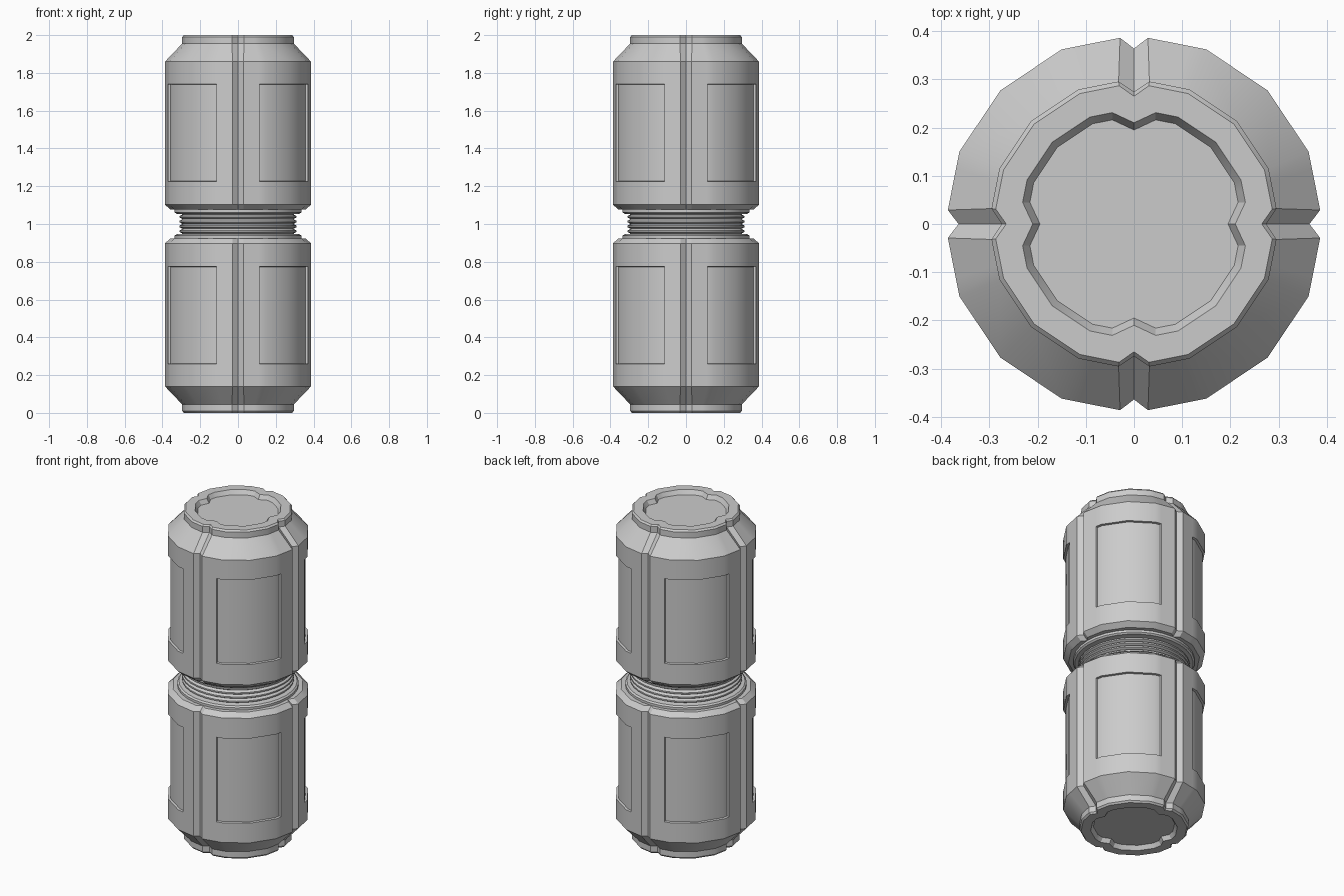
import bpy, bmesh
from math import sin, cos, pi

if "Cube" in bpy.data.objects:
    bpy.data.objects.remove(bpy.data.objects["Cube"])


def section(r, notch, half_w):
    """16-sided outline with four V notches; extra points mark the panel edges."""
    vx, vy = r * cos(pi / 8), r * sin(pi / 8)

    def chord(y):
        return (r + (vx - r) * y / vy, y)

    half = [(r - notch, 0), chord(half_w), chord(0.288 * r), (vx, vy)]
    quad = half + [(r * cos(pi / 4), r * sin(pi / 4))]
    quad += [(y, x) for x, y in reversed(half[1:])]
    pts = []
    for _ in range(4):
        pts += quad
        quad = [(-y, x) for x, y in quad]
    return pts


def finish(bm, name):
    me = bpy.data.meshes.new(name)
    bm.to_mesh(me)
    bm.free()
    ob = bpy.data.objects.new(name, me)
    bpy.context.collection.objects.link(ob)
    bpy.ops.object.select_all(action='DESELECT')
    ob.select_set(True)
    bpy.context.view_layer.objects.active = ob
    bpy.ops.object.shade_smooth_by_angle(angle=0.5)
    return ob


def loft(bm, outlines):
    """Bridge stacked (outline, z) rings, cap both ends, return face rows."""
    rings = [[bm.verts.new((x, y, z)) for x, y in o] for o, z in outlines]
    rows = []
    for a, b in zip(rings, rings[1:]):
        n = len(a)
        rows.append([bm.faces.new((a[i], a[(i + 1) % n], b[(i + 1) % n], b[i]))
                     for i in range(n)])
    bm.faces.new(rings[0][::-1])
    bm.faces.new(rings[-1])
    return rows


# radius, z, notch depth, notch half width: recess, rim, cone, wall, bevel
BODY = [(0.225, 0.025, 0.03, 0.045), (0.24, 0.0, 0.03, 0.045),
        (0.293, 0.0, 0.028, 0.031), (0.302, 0.01, 0.028, 0.032),
        (0.302, 0.045, 0.028, 0.032), (0.392, 0.14, 0.028, 0.029),
        (0.392, 0.26, 0.028, 0.029), (0.392, 0.775, 0.028, 0.029),
        (0.392, 0.898, 0.028, 0.029), (0.363, 0.924, 0.028, 0.029)]


def shell(name, flip):
    bm = bmesh.new()
    rows = loft(bm, [(section(r, d, w), 2 - z if flip else z)
                     for r, z, d, w in BODY])
    bmesh.ops.recalc_face_normals(bm, faces=bm.faces[:])
    # four sunken panels
    panels = [f for i, f in enumerate(rows[6]) if i % 8 in (2, 3, 4, 5)]
    bmesh.ops.inset_region(bm, faces=panels, thickness=0.002, depth=-0.013,
                           use_even_offset=True, use_boundary=True)
    finish(bm, name)


shell("lower_shell", False)
shell("upper_shell", True)

# ribbed neck with a collar at each end
lower = [(0.335, 0.915), (0.335, 0.938), (0.326, 0.946), (0.305, 0.946)]
ribs = []
for k in range(4):
    z = 0.9495 + k * 0.0255
    ribs += [(0.294, z), (0.309, z + 0.008), (0.309, z + 0.0165)]
ribs.append((0.294, 1.0505))
profile = lower + ribs + [(r, 2 - z) for r, z in reversed(lower)]
bm = bmesh.new()
loft(bm, [([(r * cos(i * pi / 16), r * sin(i * pi / 16)) for i in range(32)], z)
          for r, z in profile])
bmesh.ops.recalc_face_normals(bm, faces=bm.faces[:])
finish(bm, "ribbed_neck")
